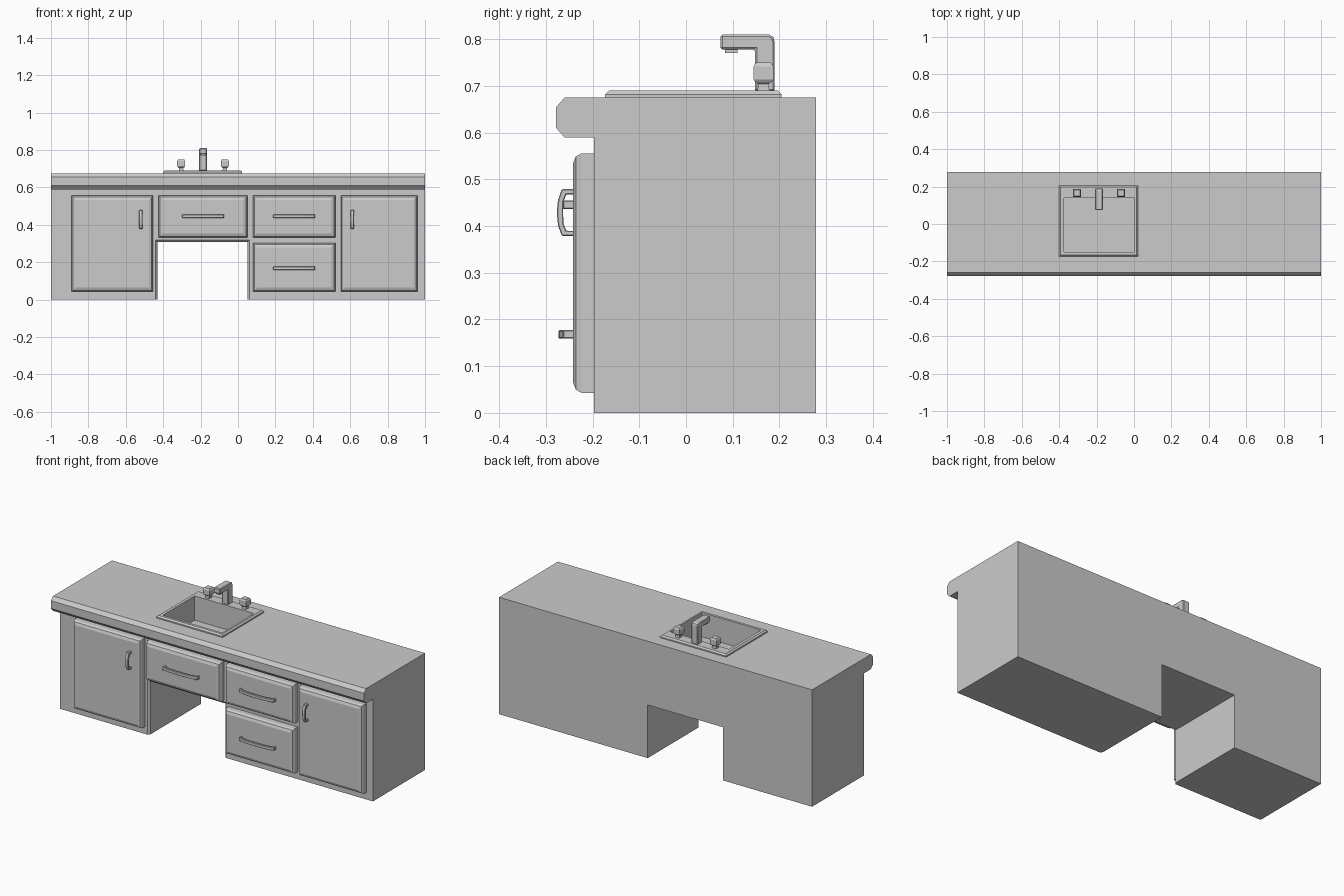
import bpy, bmesh

if "Cube" in bpy.data.objects:
    bpy.data.objects.remove(bpy.data.objects["Cube"])


def loft(name, rings):
    """Skin matching closed loops of points and cap both ends."""
    bm = bmesh.new()
    loops = [[bm.verts.new(p) for p in r] for r in rings]
    for a, b in zip(loops, loops[1:]):
        n = len(a)
        for i in range(n):
            j = (i + 1) % n
            bm.faces.new((a[i], a[j], b[j], b[i]))
    bm.faces.new(loops[0])
    bm.faces.new(loops[-1])
    bmesh.ops.recalc_face_normals(bm, faces=bm.faces)
    me = bpy.data.meshes.new(name)
    bm.to_mesh(me)
    bm.free()
    ob = bpy.data.objects.new(name, me)
    bpy.context.collection.objects.link(ob)
    return ob


def rect_xz(x0, x1, z0, z1, y, d=0):
    return [(x0 + d, y, z0 + d), (x1 - d, y, z0 + d), (x1 - d, y, z1 - d), (x0 + d, y, z1 - d)]


def rect_xy(x0, x1, y0, y1, z, d=0):
    return [(x0 + d, y0 + d, z), (x1 - d, y0 + d, z), (x1 - d, y1 - d, z), (x0 + d, y1 - d, z)]


def bevel(ob, width, segments=1):
    m = ob.modifiers.new("bevel", "BEVEL")
    m.width, m.segments = width, segments
    m.limit_method, m.angle_limit = "ANGLE", 0.9
    return ob


def cut(ob, cutter):
    m = ob.modifiers.new("cut", "BOOLEAN")
    m.operation, m.object, m.solver = "DIFFERENCE", cutter, "EXACT"
    cutter.hide_render = True
    cutter.hide_set(True)


# Cabinet and worktop: one side profile swept along x
side = [(0.278, 0), (0.278, 0.675), (-0.26, 0.675), (-0.278, 0.655),
        (-0.278, 0.61), (-0.26, 0.59), (-0.197, 0.59), (-0.197, 0)]
cabinet = loft("cabinet", [[(x, y, z) for y, z in side] for x in (-1, 1)])

# Knee opening with a chamfered front edge
cut(cabinet, loft("opening_cutter", [
    rect_xz(-0.445, 0.065, -0.1, 0.325, -0.202),
    rect_xz(-0.43, 0.05, -0.1, 0.307, -0.185),
    rect_xz(-0.43, 0.05, -0.1, 0.307, 0.4)]))

# Sink: hull, rim and basin in one closed skin
rim, bowl, floor = (-0.4, 0.022, -0.173, 0.205), (-0.375, 0.004, -0.15, 0.14), 0.55
cut(cabinet, loft("sink_cutter", [rect_xy(*bowl, z, -0.008) for z in (floor - 0.012, 0.75)]))
loft("sink", [
    rect_xy(*bowl, floor - 0.008, -0.005), rect_xy(*bowl, 0.675, -0.005),
    rect_xy(*rim, 0.675), rect_xy(*rim, 0.682), rect_xy(*rim, 0.69, 0.008),
    rect_xy(*bowl, 0.69), rect_xy(*bowl, floor)])

# Doors and drawer fronts with stepped edges
fronts = {
    "left_door": (-0.89, -0.455, 0.043, 0.556),
    "sink_drawer": (-0.425, 0.05, 0.332, 0.556),
    "upper_drawer": (0.08, 0.52, 0.332, 0.556),
    "lower_drawer": (0.08, 0.52, 0.043, 0.302),
    "right_door": (0.55, 0.96, 0.043, 0.556)}
for name, r in fronts.items():
    loft(name, [rect_xz(*r, y, d) for y, d in
                ((-0.19, 0), (-0.224, 0), (-0.236, 0.007), (-0.242, 0.022))])


# Bowed handles
def handle(name, cx, cz, half, upright, reach):
    outer = [(1, -0.002), (1, reach - 0.01), (0.55, reach - 0.002), (0.15, reach)]
    leg = 1 - 0.011 / half
    inner = [(0.15, reach - 0.013), (0.5, reach - 0.014), (leg, reach - 0.02), (leg, -0.002)]
    right = inner[::-1]
    prof = outer + [(-s, d) for s, d in outer[::-1]]
    prof += [(-s, d) for s, d in right] + inner
    rings = []
    for t in (-0.009, 0.009):
        rings.append([(cx + t, -0.242 - d, cz + s * half) if upright else
                      (cx + s * half, -0.242 - d, cz + t) for s, d in prof])
    return bevel(loft(name, rings), 0.002)


for name, x, z in (("sink_drawer", -0.187, 0.446), ("upper_drawer", 0.3, 0.446),
                   ("lower_drawer", 0.3, 0.168)):
    handle(name + "_handle", x, z, 0.112, False, 0.031)
for name, x in (("left_door", -0.519), ("right_door", 0.611)):
    handle(name + "_handle", x, 0.429, 0.05, True, 0.034)

# Tap spout: side profile given width
tx = -0.187
spout = [(0.148, 0.688), (0.148, 0.778), (0.074, 0.778), (0.074, 0.81),
         (0.178, 0.81), (0.187, 0.805), (0.19, 0.794), (0.19, 0.688)]
bevel(loft("tap_spout", [[(tx + t, y, z) for y, z in spout] for t in (-0.021, 0.021)]), 0.004)
loft("tap_nozzle", [rect_xy(tx - 0.013, tx + 0.013, 0.083, 0.11, z) for z in (0.771, 0.78)])

# Tap knobs on flared stems
for side_name, s in (("left", -1), ("right", 1)):
    x = tx + 0.117 * s
    sq = (x - 0.021, x + 0.021, 0.145, 0.187)
    loft(side_name + "_knob", [rect_xy(*sq, z, d) for z, d in (
        (0.688, 0.008), (0.704, 0.010), (0.708, 0.004), (0.714, 0),
        (0.742, 0), (0.75, 0.005))])
